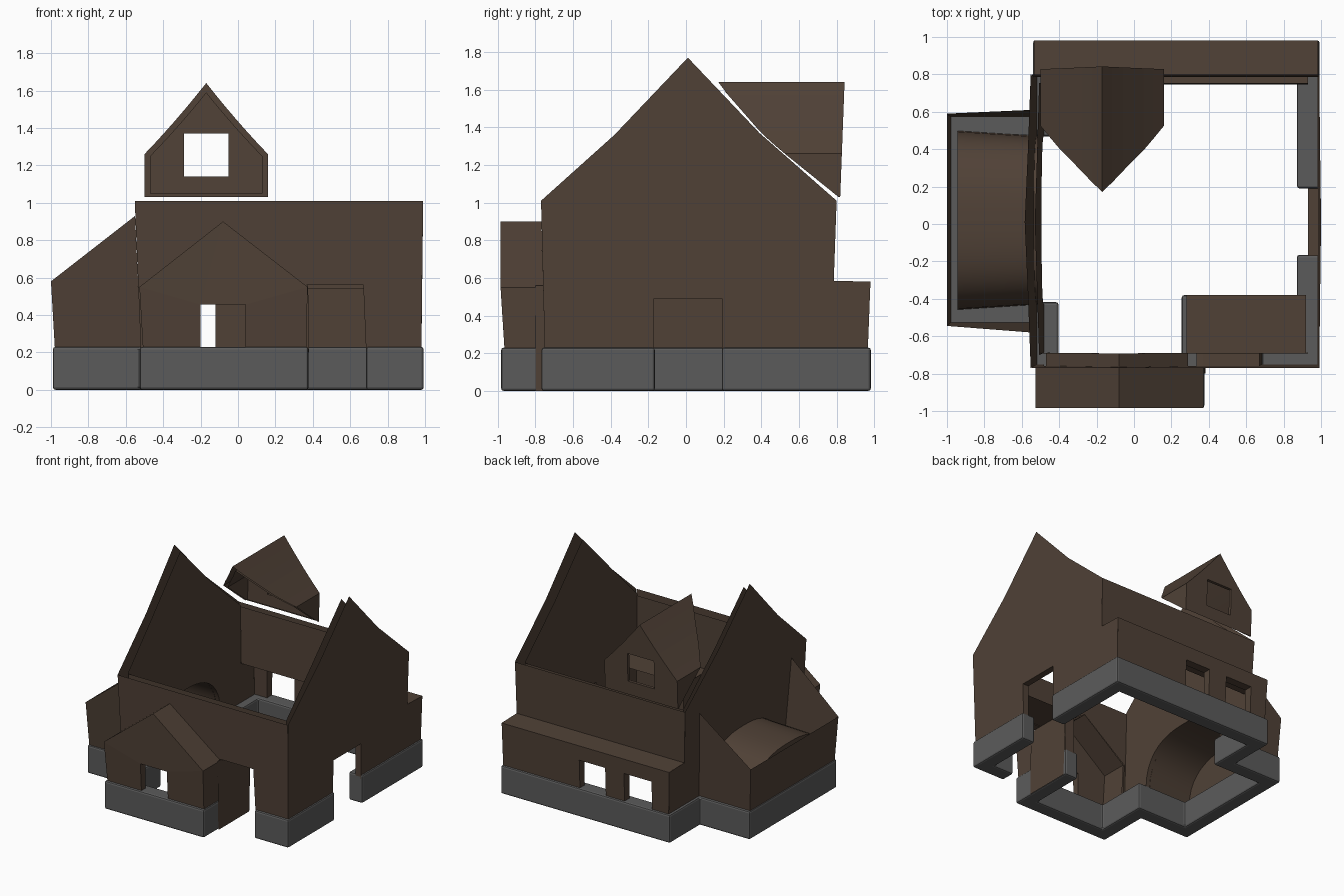
import bpy, bmesh
from mathutils import Vector

if "Cube" in bpy.data.objects:
    bpy.data.objects.remove(bpy.data.objects["Cube"])


def material(name, rgb):
    m = bpy.data.materials.new(name)
    m.diffuse_color = (*rgb, 1)
    m.use_nodes = True
    m.node_tree.nodes["Principled BSDF"].inputs["Base Color"].default_value = m.diffuse_color
    return m


BROWN = material("brown plaster", (0.080, 0.053, 0.037))
STONE = material("grey stone", (0.105, 0.105, 0.105))


def finish(name, bm, mat):
    me = bpy.data.meshes.new(name)
    bm.to_mesh(me)
    bm.free()
    me.materials.append(mat)
    ob = bpy.data.objects.new(name, me)
    bpy.context.collection.objects.link(ob)
    return ob


def sheet(name, outline, place, holes=(), mat=BROWN):
    """Thin wall from a 2D outline (a, z), with optional holes."""
    bm = bmesh.new()
    edges = []
    for loop in [outline, *holes]:
        vs = [bm.verts.new(place(a, z)) for a, z in loop]
        edges += [bm.edges.new((vs[i], vs[(i + 1) % len(vs)])) for i in range(len(vs))]
    bmesh.ops.triangle_fill(bm, edges=edges, use_beauty=True)
    bmesh.ops.dissolve_limit(bm, angle_limit=0.001, verts=bm.verts, edges=bm.edges)
    return finish(name, bm, mat)


def strip(name, one, two, closed=False, smooth=False):
    """Surface spanning two matching lists of points."""
    bm = bmesh.new()
    a = [bm.verts.new(p) for p in one]
    b = [bm.verts.new(p) for p in two]
    n = len(a)
    for i in range(n if closed else n - 1):
        j = (i + 1) % n
        f = bm.faces.new((a[i], a[j], b[j], b[i]))
        f.smooth = smooth
    return finish(name, bm, BROWN)


def interp(table, v):
    for (a, p), (b, q) in zip(table, table[1:]):
        if v <= b:
            return p + (q - p) * (v - a) / (b - a)
    return table[-1][1]


def notch(a, b, h):
    return [(a, B), (a, h), (b, h), (b, B)]


B = 0.2                                      # wall bottom, hidden in the plinth
# leaning wall planes, outer and inner
left_out = lambda a, z: (-0.51 - 0.042 * z, a, z)
left_in = lambda a, z: (-0.475 - 0.032 * z, a, z)
right_out = lambda a, z: (0.978 + 0.0125 * z, a, z)
right_in = lambda a, z: (0.93, a, z)
front_out = lambda a, z: (a, -0.745 - 0.025 * z, z)
front_in = lambda a, z: (a, -0.685 - 0.008 * z, z)
porch_out = lambda a, z: (a, max(-0.985, -0.95 - 0.064 * z), z)
porch_in = lambda a, z: (a, -0.915, z)
back_out = lambda a, z: (a, 0.957 + 0.04 * z, z)
back_in = lambda a, z: (a, 0.905, z)
back_up = lambda a, z: (a, 0.765 + 0.035 * z, z)


# stone plinth following the plan, open at the two doorways
def plinth(name, path, w=0.122, h=0.23):
    P = [Vector(p) for p in path]
    nrm = []
    for p, q in zip(P, P[1:]):
        d = (q - p).normalized()
        nrm.append(Vector((-d.y, d.x)))
    inner = [P[0] + nrm[0] * w]
    inner += [P[i] + (nrm[i - 1] + nrm[i]) * w for i in range(1, len(P) - 1)]
    inner.append(P[-1] + nrm[-1] * w)
    bm = bmesh.new()
    rows = [[bm.verts.new((p.x, p.y, z)) for p in L] for L in (P, inner) for z in (0, h)]
    ring = [rows[0], rows[1], rows[3], rows[2]]
    for i in range(len(P) - 1):
        for k in range(4):
            a, b = ring[k], ring[(k + 1) % 4]
            bm.faces.new((a[i], a[i + 1], b[i + 1], b[i]))
    bm.faces.new([r[0] for r in ring])
    bm.faces.new([r[-1] for r in ring])
    bmesh.ops.recalc_face_normals(bm, faces=bm.faces)
    sharp = [e for e in bm.edges if e.calc_face_angle(0) > 0.5]
    bmesh.ops.bevel(bm, geom=sharp, offset=0.014, segments=2, affect='EDGES', profile=0.5)
    return finish(name, bm, STONE)


plinth("plinth_front_right", [(0.685, -0.768), (0.993, -0.768), (0.993, -0.165)])
plinth("plinth_main", [(0.993, 0.19), (0.993, 0.982), (-0.54, 0.982), (-0.54, 0.59), (-0.99, 0.59),
                       (-0.99, -0.54), (-0.525, -0.54), (-0.525, -0.982), (0.377, -0.982), (0.377, -0.38)])

# gable walls: outer and inner skins with a door on the right, an arch on the left
door = notch(-0.17, 0.19, 0.49)
N = 20


def arch(w, peak, c=0.02):
    pts = []
    for i in range(N + 1):
        t = -1 + 2 * i / N
        s = t * (1.5 - 0.5 * t * t)          # denser towards the springing
        pts.append((c + w * s, B + (peak - B) * max(0, 1 - abs(s) ** 2.6) ** (1 / 2.6)))
    return pts


out_top = [(0.965, B), (0.98, 0.58), (0.785, 0.585), (0.80, 1.01), (0.39, 1.37), (0.01, 1.77),
           (-0.38, 1.36), (-0.77, 1.01), (-0.75, B)]
in_top = [(0.905, B), (0.905, 0.54), (0.745, 0.54), (0.755, 1.01), (0.38, 1.35), (0.01, 1.73),
          (-0.37, 1.34), (-0.70, 1.01), (-0.69, B)]
opening = arch(0.45, 0.60)
sheet("right_gable_outer", door + out_top, right_out)
sheet("right_gable_inner", door + in_top, right_in)
strip("right_door_reveal", [right_out(*p) for p in door], [right_in(*p) for p in door])
sheet("left_gable_outer", opening + out_top, left_out)
sheet("left_gable_inner", opening + in_top, left_in)

# front wall, open behind the porch and at the recessed entry
front_gap = [(-0.48, B), (-0.48, 0.53), (-0.08, 0.84), (0.335, 0.55), (0.37, 0.56), (0.67, 0.56), (0.685, B)]
sheet("front_wall_outer", front_gap + [(0.98, B), (0.99, 1.01), (-0.552, 1.01), (-0.519, B)], front_out)
sheet("front_wall_inner", front_gap + [(0.93, B), (0.93, 1.0), (-0.507, 1.0), (-0.482, B)], front_in)
strip("entry_reveal", [front_out(*p) for p in front_gap[3:]], [front_in(*p) for p in front_gap[3:]])

# recessed entry: side wall to the ground and flat ceiling
strip("entry_side_wall", [(0.382, -0.80, 0), (0.382, -0.40, 0)], [(0.375, -0.80, 0.56), (0.375, -0.38, 0.56)])
strip("entry_ceiling", [(0.28, -0.69, 0.565), (0.92, -0.69, 0.565)], [(0.28, -0.38, 0.565), (0.92, -0.38, 0.565)])
strip("entry_inner_side", [(0.29, -0.90, B), (0.29, -0.38, B)], [(0.29, -0.90, 0.56), (0.29, -0.38, 0.56)])
strip("entry_side_end", [(0.29, -0.38, B), (0.29, -0.38, 0.56)], [(0.379, -0.385, B), (0.375, -0.38, 0.56)])

# front porch with gabled roof
porch_door = notch(-0.2, 0.04, 0.455)
p_out = [(0.365, B), (0.372, 0.55), (-0.08, 0.90), (-0.527, 0.55), (-0.507, B)]
p_in = [(0.29, B), (0.29, 0.53), (-0.08, 0.84), (-0.47, 0.53), (-0.45, B)]
sheet("porch_front_outer", porch_door + p_out, porch_out)
sheet("porch_front_inner", porch_door + p_in, porch_in)
strip("porch_door_reveal", [porch_out(*p) for p in porch_door], [porch_in(*p) for p in porch_door])
strip("porch_roof_and_sides", [porch_out(*p) for p in p_out], [front_out(*p) for p in p_out])
strip("porch_lining", [porch_in(*p) for p in p_in], [front_in(*p) for p in p_in])

# back aisle with two windows, flat top, and the wall above it
w1, w2 = notch(-0.37, -0.12, 0.46), notch(0.05, 0.285, 0.46)
sheet("back_wall_outer", w1 + w2 + [(0.98, B), (0.985, 0.58), (-0.534, 0.58), (-0.518, B)], back_out)
sheet("back_wall_inner", w1 + w2 + [(0.93, B), (0.93, 0.54), (-0.492, 0.54), (-0.481, B)], back_in)
for w in (w1, w2):
    strip("back_window_reveal", [back_out(*p) for p in w], [back_in(*p) for p in w])
strip("back_aisle_top", [back_out(-0.534, 0.58), back_out(0.985, 0.58)],
      [back_up(-0.534, 0.585), back_up(0.985, 0.585)])
strip("back_aisle_ceiling", [(-0.492, 0.905, 0.54), (0.93, 0.905, 0.54)],
      [(-0.492, 0.745, 0.54), (0.93, 0.745, 0.54)])
strip("back_upper_outer", [back_up(-0.534, 0.585), back_up(0.985, 0.585)],
      [back_up(-0.552, 1.01), back_up(0.99, 1.01)])
strip("back_upper_inner", [(-0.492, 0.745, 0.54), (0.93, 0.745, 0.54)],
      [(-0.507, 0.755, 1.0), (0.93, 0.755, 1.0)])

# left wing: outer walls with sloping tops, vaulted lining inside
strip("left_wing_walls",
      [(-0.518, 0.57, B), (-0.978, 0.57, B), (-0.978, -0.525, B), (-0.518, -0.525, B)],
      [(-0.55, 0.61, 0.93), (-1.0, 0.59, 0.58), (-1.0, -0.545, 0.58), (-0.55, -0.58, 0.93)])
end = arch(0.48, 0.57)
strip("left_wing_vault", [left_in(*p) for p in opening], [(-0.945, a, z) for a, z in end], smooth=True)
sheet("left_wing_vault_end", end, lambda a, z: (-0.945, a, z))

# dormer: outer and inner roof skins cut along the main roof line
roof_line = [(1.0, 0.83), (1.03, 0.81), (1.28, 0.50), (1.37, 0.40), (1.61, 0.19), (1.66, 0.16)]


def dormer_profile(hw, z0, ze, zp, c=-0.17, n=6):
    side = [(1.0, z0), (1.0, ze)]
    side += [(1 - i / n, ze + (zp - ze) * (i / n - 0.1 * (i / n) * (1 - i / n))) for i in range(1, n + 1)]
    return [(c - hw * s, z) for s, z in side] + [(c + hw * s, z) for s, z in side[-2::-1]]


face_out = lambda a, z: (a, 0.78 + 0.038 * z, z)
face_in = lambda a, z: (a, 0.755 + 0.038 * z, z)
d_out = dormer_profile(0.33, 1.03, 1.26, 1.64)
d_in = dormer_profile(0.30, 1.05, 1.25, 1.59)
window = [(-0.29, 1.14), (-0.29, 1.37), (-0.05, 1.37), (-0.05, 1.14)]
sheet("dormer_face_outer", d_out, face_out, [window])
sheet("dormer_face_inner", d_in, face_in, [window])
strip("dormer_window_reveal", [face_out(*p) for p in window], [face_in(*p) for p in window], closed=True)
for name, prof, face in (("dormer_roof_outer", d_out, face_out), ("dormer_roof_inner", d_in, face_in)):
    cut = [(a, min(interp(roof_line, z), face(a, z)[1] - 0.002), z) for a, z in prof]
    strip(name, [face(*p) for p in prof], cut)
